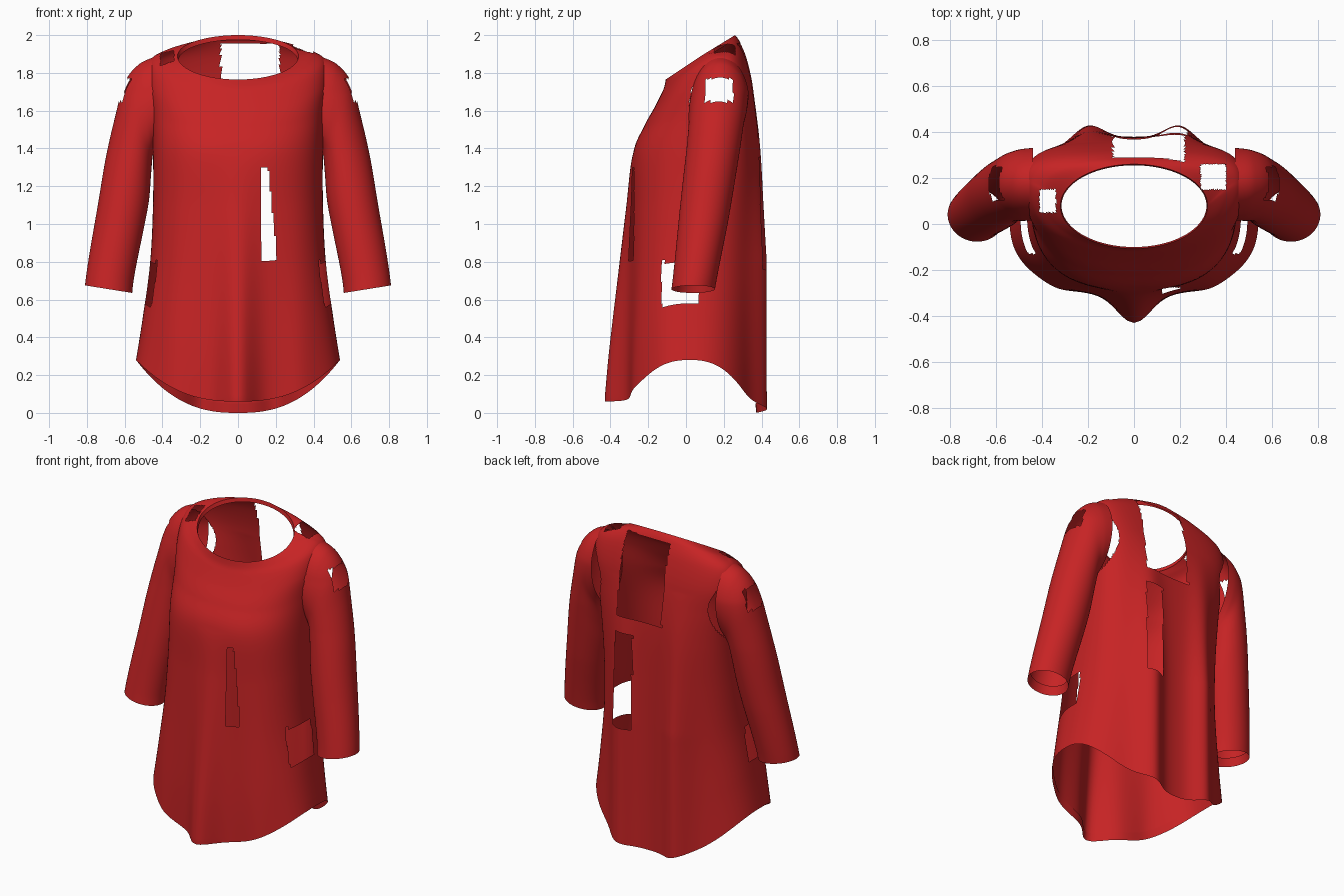
import bpy, bmesh, math
from mathutils import Vector

if "Cube" in bpy.data.objects:
    bpy.data.objects.remove(bpy.data.objects["Cube"])

red = bpy.data.materials.new("red fabric")
red.diffuse_color = (0.57, 0.017, 0.018, 1)
red.use_nodes = True
red.node_tree.nodes["Principled BSDF"].inputs["Base Color"].default_value = red.diffuse_color
SEG = 256


def spline(keys, steps):
    """Catmull-Rom interpolation through tuples of numbers."""
    out = []
    n = len(keys)
    for i in range(n - 1):
        a, b, c, d = (keys[min(max(k, 0), n - 1)] for k in (i - 1, i, i + 1, i + 2))
        for s in range(steps):
            t = s / steps
            out.append([0.5 * (2 * q + (r - p) * t + (2 * p - 5 * q + 4 * r - u) * t * t
                               + (3 * q - p - 3 * r + u) * t ** 3)
                        for p, q, r, u in zip(a, b, c, d)])
    out.append(list(keys[-1]))
    return out


def loft(name, rings, cut=None):
    """Skin closed rings into an open tube, dropping faces where cut(centre) is true."""
    bm = bmesh.new()
    rows = [[bm.verts.new(p) for p in ring] for ring in rings]
    for lo, hi in zip(rows, rows[1:]):
        n = len(lo)
        for j in range(n):
            k = (j + 1) % n
            bm.faces.new((lo[j], lo[k], hi[k], hi[j]))
    if cut:
        gone = [f for f in bm.faces if cut(f.calc_center_median())]
        bmesh.ops.delete(bm, geom=gone, context='FACES')
    mesh = bpy.data.meshes.new(name)
    bm.to_mesh(mesh)
    bm.free()
    mesh.materials.append(red)
    ob = bpy.data.objects.new(name, mesh)
    bpy.context.collection.objects.link(ob)
    bpy.context.view_layer.objects.active = ob
    ob.select_set(True)
    bpy.ops.object.shade_smooth_by_angle(angle=math.radians(60))
    ob.select_set(False)
    return ob


def clamp(v):
    return min(max(v, 0), 1)


def bump(x, c, w):
    return math.exp(-((x - c) / w) ** 2)


# Body rings: half width, y front, y back, y side, z front, z side, z back,
# front roundness, back roundness
BODY = [
    (.54, -.31, .372, .02, .06, .28, .00, 2.5, 2.5),
    (.505, -.31, .372, .03, .33, .50, .31, 2.5, 2.5),
    (.465, -.30, .375, .05, .72, .80, .72, 2.5, 2.5),
    (.45, -.29, .378, .08, 1.08, 1.10, 1.08, 2.5, 2.6),
    (.45, -.28, .378, .11, 1.37, 1.38, 1.37, 2.5, 2.9),
    (.46, -.22, .368, .14, 1.52, 1.58, 1.58, 2.4, 3.2),
    (.48, -.165, .352, .17, 1.62, 1.75, 1.74, 2.3, 3.2),
    (.465, -.13, .32, .18, 1.69, 1.865, 1.88, 2.2, 2.8),
    (.40, -.115, .285, .15, 1.725, 1.905, 1.965, 2.1, 2.3),
    (.32, -.107, .26, .08, 1.765, 1.89, 2.0, 2.0, 2.0),
]


def body_ring(k, scale=1.0, lift=0.0):
    hw, yf, yb, yc, zf, zs, zb, nf, nb = k
    ring = []
    for j in range(SEG):
        a = 2 * math.pi * j / SEG
        c, s = math.cos(a), math.sin(a)
        n = nf if s < 0 else nb
        x = hw * math.copysign(abs(c) ** (2 / n), c)
        h = abs(s) ** (2 / n)
        # hem curves as an arch, the neckline lies in a tilted plane
        z = zs + ((zf if s < 0 else zb) - zs) * abs(s) ** clamp2(1 + 2 * (nf - 2))
        if s < 0:   # centre fold on the front
            w = clamp((1.38 - z) / 1.3)
            y = yc + (yf - yc) * h - w * h * (.12 * bump(x, 0, .1)
                                              + .015 * bump(abs(x), .34, .08))
        else:       # two folds down the back
            w = clamp((1.7 - z) / .9)
            y = yc + (yb - yc) * h + w * h * .07 * bump(abs(x), .2, .09)
        ring.append(Vector((x * scale, y * scale, z + lift)))
    return ring


def clamp2(v):
    return min(max(v, 1), 2)


def body_cut(p):
    x, y, z = p
    # armholes
    if abs(x) > .38 and ((y - .17) / .15) ** 2 + ((z - 1.63) / .215) ** 2 < 1:
        return True
    # torn openings: upper back, back strip, front slit, shoulders, side patches
    if y > .2 and -.09 < x < .22 and 1.45 < z < 1.955:
        return True
    if y > .2 and .11 < x < .23 and .75 < z < 1.36:
        return True
    if y < -.1 and .12 < x < .16 + .04 * clamp((1.3 - z) / .4) and .8 < z < 1.3:
        return True
    if z > 1.8 and (.29 < x < .4 and .15 < y < .26 or -.41 < x < -.34 and .05 < y < .15):
        return True
    return abs(x) > .3 and -.13 < y < .07 and .57 < z < .8


# Body with folded hem and neck edge
rows = [body_ring(BODY[0], .985, .05)]
rows += [body_ring(k) for k in spline(BODY, 14)]
rows.append(body_ring((.315, -.10, .255, .08, 1.74, 1.865, 1.975, 2.0, 2.0)))
loft("shirt_body", rows, body_cut)

# Sleeve rings: outer x, outer z, inner x, inner z, half depth
SLEEVE = [
    (.44, 1.885, .44, 1.40, .155),
    (.525, 1.845, .45, 1.37, .153),
    (.60, 1.75, .455, 1.33, .146),
    (.65, 1.57, .462, 1.24, .142),
    (.70, 1.35, .472, 1.12, .138),
    (.742, 1.10, .50, .97, .132),
    (.782, .87, .535, .80, .122),
    (.802, .74, .553, .70, .117),
    (.81, .675, .56, .635, .115),
]
CENTRE = [(.6, .03), (1.0, .09), (1.4, .145), (1.7, .18), (2.0, .185)]


def arm_y(z):
    for (z0, y0), (z1, y1) in zip(CENTRE, CENTRE[1:]):
        if z <= z1:
            return y0 + (y1 - y0) * (z - z0) / (z1 - z0)
    return CENTRE[-1][1]


def sleeve_ring(k, side):
    ox, oz, ix, iz, b = k
    ring = []
    for j in range(80):
        a = -side * 2 * math.pi * j / 80
        t = (1 + math.cos(a)) / 2
        x, z = ix + (ox - ix) * t, iz + (oz - iz) * t
        ring.append(Vector((side * x, arm_y(z) + b * math.sin(a), z)))
    return ring


def sleeve_cut(p):
    # torn patch on the upper arm
    return abs(p.x) > .54 and .1 < p.y < .25 and 1.65 < p.z < 1.77


# Sleeves with folded cuffs
for side, label in ((1, "left"), (-1, "right")):
    keys = spline(SLEEVE, 10) + [(.795, .725, .57, .69, .105)]
    loft(label + "_sleeve", [sleeve_ring(k, side) for k in keys][::-1], sleeve_cut)
